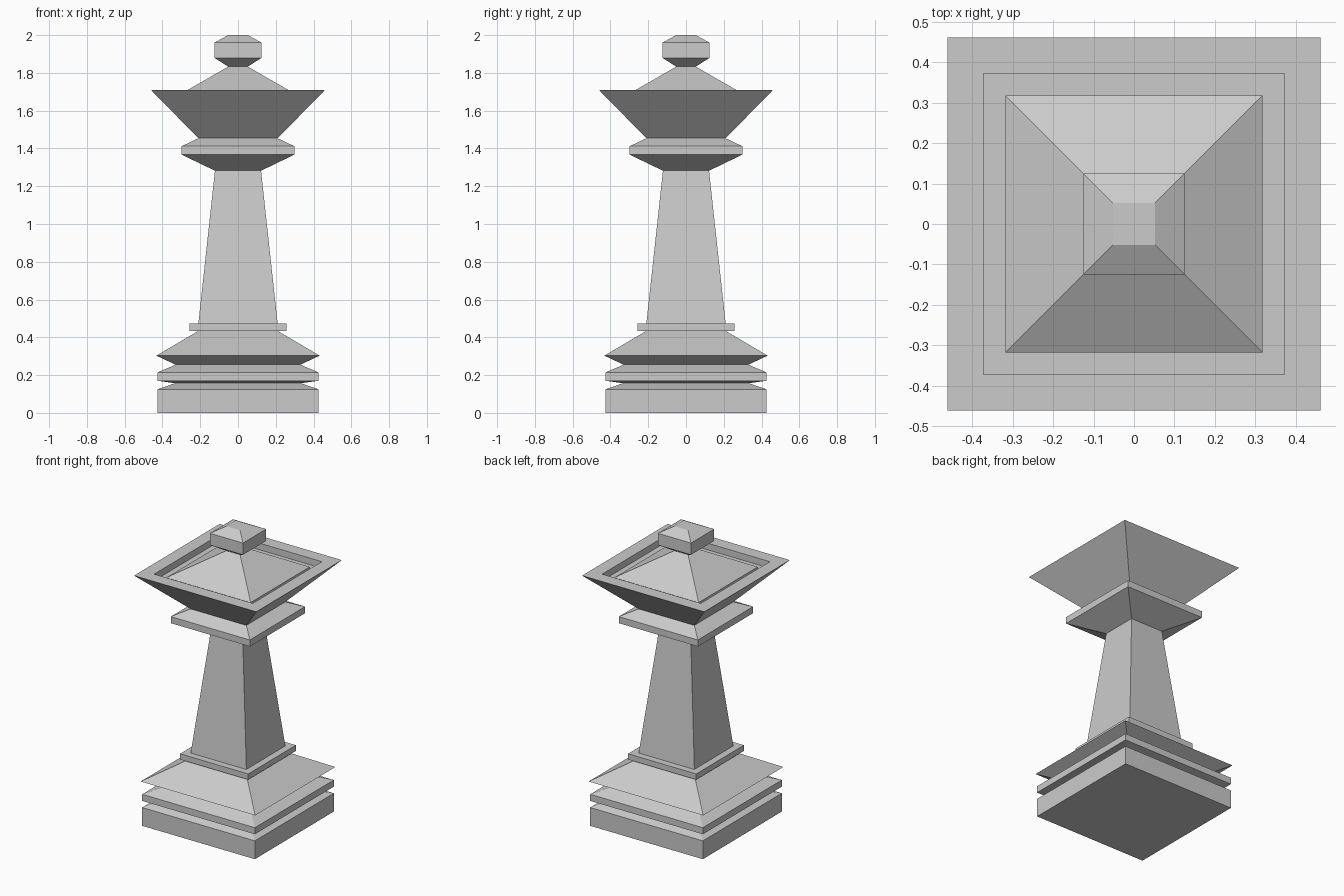
import bpy, bmesh

if "Cube" in bpy.data.objects:
    bpy.data.objects.remove(bpy.data.objects["Cube"])


def square_tower(name, profile, cap_bottom=False, cap_top=False):
    """Stack square rings of (half_width, z) and join them with flat faces."""
    bm = bmesh.new()
    rings = []
    for r, z in profile:
        rings.append([bm.verts.new((sx * r, sy * r, z))
                      for sx, sy in ((-1, -1), (1, -1), (1, 1), (-1, 1))])
    for low, high in zip(rings, rings[1:]):
        for i in range(4):
            j = (i + 1) % 4
            bm.faces.new((low[i], low[j], high[j], high[i]))
    if cap_bottom:
        bm.faces.new(rings[0][::-1])
    if cap_top:
        bm.faces.new(rings[-1])
    mesh = bpy.data.meshes.new(name)
    bm.to_mesh(mesh)
    bm.free()
    obj = bpy.data.objects.new(name, mesh)
    bpy.context.collection.objects.link(obj)
    return obj


# Stepped plinth with two grooves and a sloped skirt
square_tower("base", [
    (0.425, 0), (0.425, 0.125), (0.333, 0.157), (0.425, 0.17),
    (0.425, 0.215), (0.33, 0.255), (0.432, 0.303), (0.212, 0.433)],
    cap_bottom=True)

# Thin collar at the foot of the shaft
square_tower("foot_collar", [
    (0.212, 0.433), (0.257, 0.433), (0.257, 0.472), (0.21, 0.472)])

# Tapered shaft
square_tower("shaft", [(0.21, 0.472), (0.122, 1.282)])

# Flared collar under the crown
square_tower("neck_collar", [
    (0.122, 1.282), (0.298, 1.367), (0.298, 1.412), (0.21, 1.454)])

# Wide crown with flat rim, recess and pyramid roof
square_tower("crown", [
    (0.21, 1.454), (0.461, 1.71), (0.372, 1.71), (0.372, 1.665),
    (0.318, 1.665), (0.318, 1.68), (0.052, 1.833)])

# Knob on top
square_tower("finial", [
    (0.052, 1.833), (0.125, 1.88), (0.125, 1.96), (0.052, 2.0)],
    cap_top=True)
